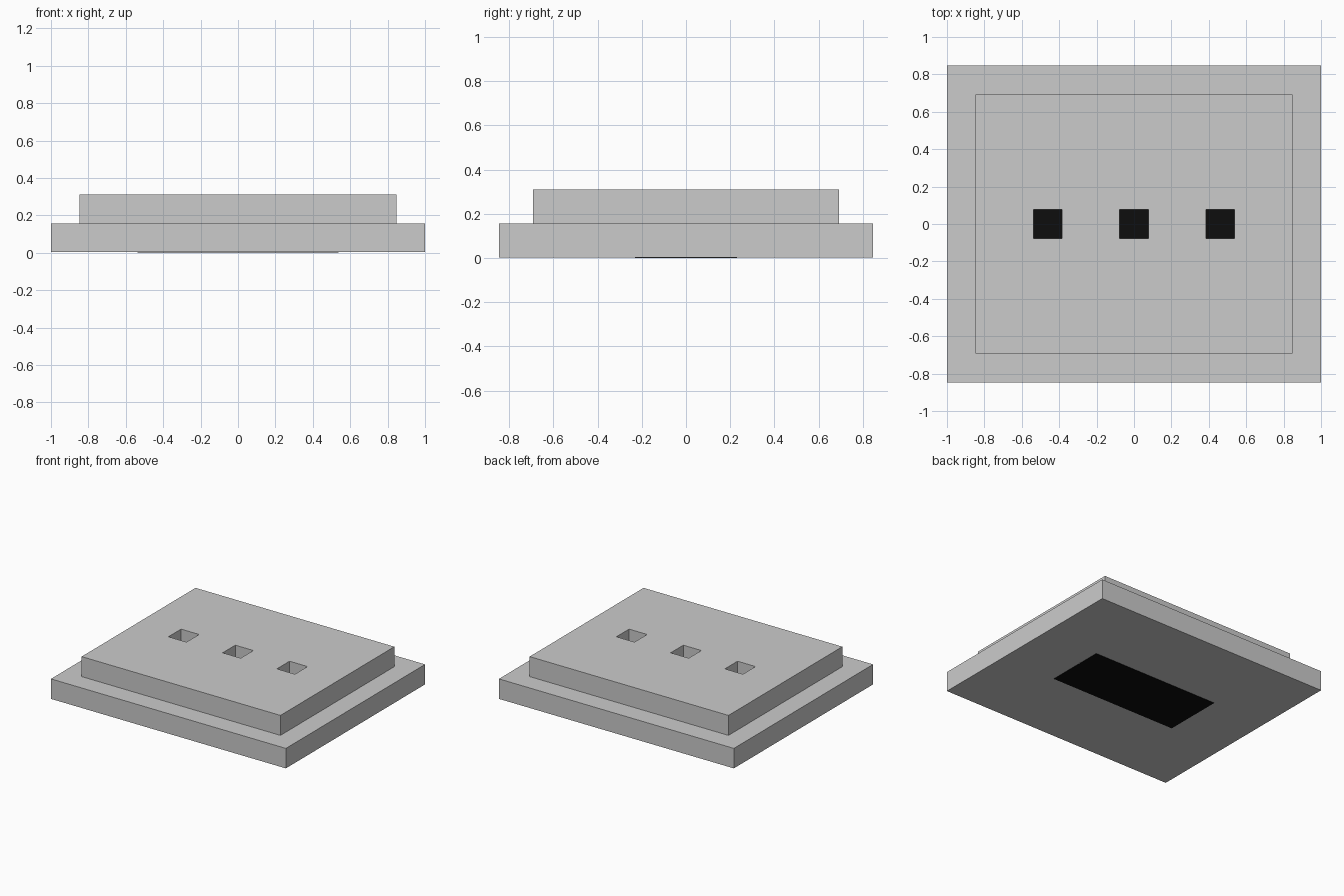
import bpy, bmesh

if "Cube" in bpy.data.objects:
    bpy.data.objects.remove(bpy.data.objects["Cube"])

U = 2 / 13      # grid unit
GAP = 0.003     # slab sits just above the dark backing sheet


def material(name, rgb):
    m = bpy.data.materials.new(name)
    m.diffuse_color = (*rgb, 1)
    m.use_nodes = True
    m.node_tree.nodes["Principled BSDF"].inputs["Base Color"].default_value = m.diffuse_color
    return m


grey = material("light grey", (0.60, 0.60, 0.60))
black = material("black", (0.004, 0.004, 0.004))


def rect(bm, cx, w, d, z):
    """Ring of four vertices, sizes in grid units."""
    return [bm.verts.new(((cx + sx * w / 2) * U, sy * d / 2 * U, z))
            for sx, sy in ((-1, -1), (1, -1), (1, 1), (-1, 1))]


def loft(bm, rings):
    """Closed solid through a stack of rings."""
    bm.faces.new(rings[0][::-1])
    for a, b in zip(rings, rings[1:]):
        for i in range(4):
            j = (i + 1) % 4
            bm.faces.new((a[i], a[j], b[j], b[i]))
    bm.faces.new(rings[-1])


def make(name, bm, mat):
    me = bpy.data.meshes.new(name)
    bm.to_mesh(me)
    bm.free()
    me.materials.append(mat)
    ob = bpy.data.objects.new(name, me)
    bpy.context.collection.objects.link(ob)
    return ob


# stepped two-tier body
bm = bmesh.new()
loft(bm, [rect(bm, 0, 13, 11, GAP), rect(bm, 0, 13, 11, U + GAP),
          rect(bm, 0, 11, 9, U + GAP), rect(bm, 0, 11, 9, 2 * U + GAP)])
body = make("stepped_plate", bm, grey)

# three square through-holes
bm = bmesh.new()
for cx in (-3, 0, 3):
    loft(bm, [rect(bm, cx, 1, 1, -U), rect(bm, cx, 1, 1, 3 * U)])
cutter = make("hole_cutter", bm, grey)
cutter.hide_render = True
cutter.hide_viewport = True
mod = body.modifiers.new("holes", 'BOOLEAN')
mod.operation = 'DIFFERENCE'
mod.solver = 'EXACT'
mod.object = cutter

# dark sheet closing the holes from below
bm = bmesh.new()
loft(bm, [rect(bm, 0, 7, 3, 0), rect(bm, 0, 7, 3, GAP - 0.0005)])
make("backing_sheet", bm, black)
